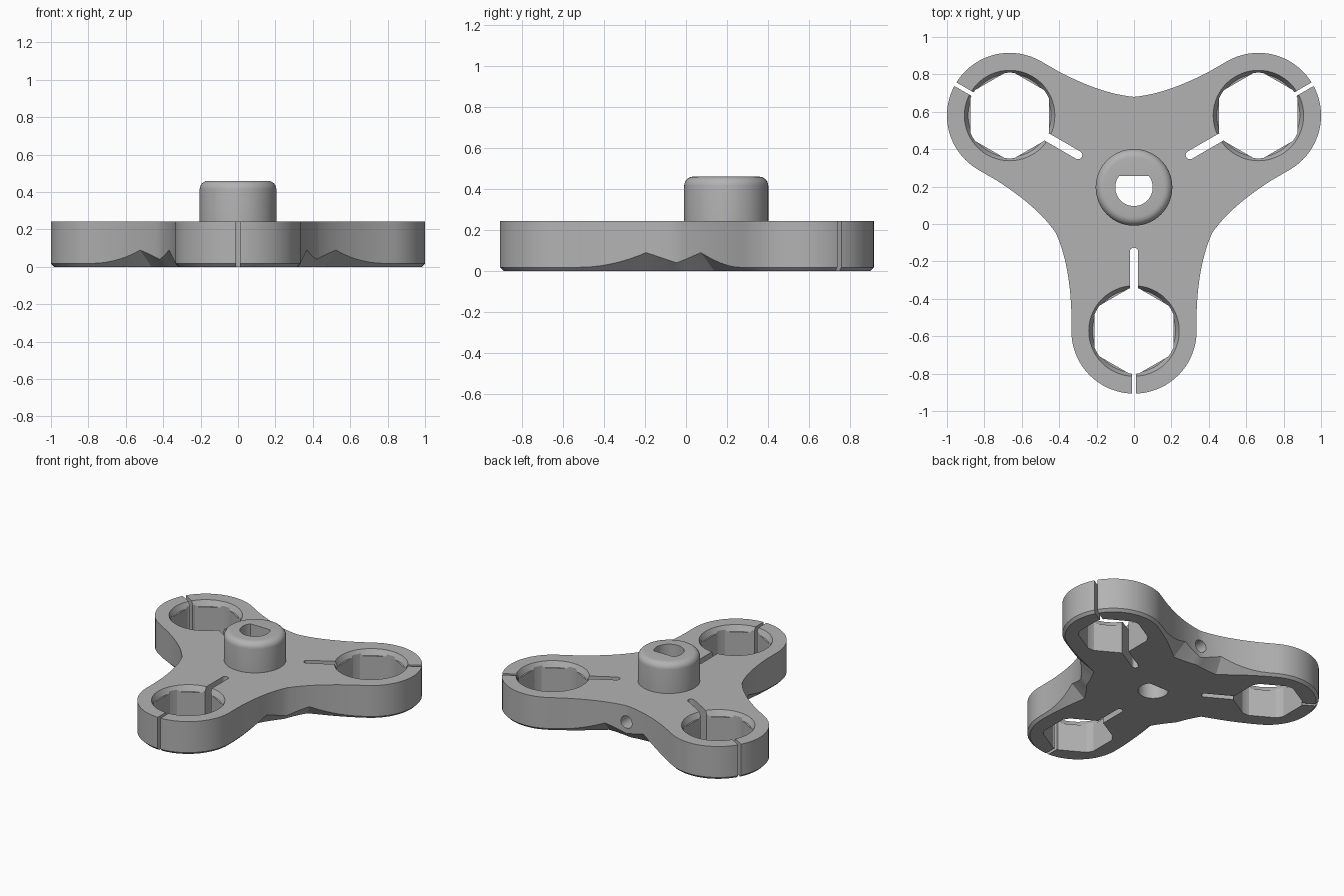
import bpy
import bmesh
from math import sin, cos, pi, radians, acos

if "Cube" in bpy.data.objects:
    bpy.data.objects.remove(bpy.data.objects["Cube"])

CY = 0.196        # hub centre on y
REACH = 0.768     # hub centre to lobe centre
LOBE = 0.335      # lobe radius
TOP = 0.243       # plate height
ARMS = [radians(a) for a in (-90, 30, 150)]

grey = bpy.data.materials.new("grey plastic")
grey.use_nodes = True
colour = (0.45, 0.45, 0.45, 1)
grey.diffuse_color = colour
grey.node_tree.nodes["Principled BSDF"].inputs["Base Color"].default_value = colour


def loft(name, rings):
    """Closed solid through rings of 3D points, bottom to top, counter-clockwise."""
    bm = bmesh.new()
    loops = [[bm.verts.new(p) for p in ring] for ring in rings]
    n = len(loops[0])
    for low, high in zip(loops, loops[1:]):
        for i in range(n):
            j = (i + 1) % n
            bm.faces.new((low[i], low[j], high[j], high[i]))
    bm.faces.new(loops[0][::-1])
    bm.faces.new(loops[-1])
    bmesh.ops.recalc_face_normals(bm, faces=bm.faces)
    mesh = bpy.data.meshes.new(name)
    bm.to_mesh(mesh)
    bm.free()
    mesh.materials.append(grey)
    obj = bpy.data.objects.new(name, mesh)
    bpy.context.collection.objects.link(obj)
    return obj


def place(a, p, phi):
    """Arm coordinates (along, across) to plan coordinates."""
    return (a * cos(phi) - p * sin(phi), CY + a * sin(phi) + p * cos(phi))


def flat(pts, z):
    return [(x, y, z) for x, y in pts]


def circle(r, n=48, x=0, y=CY):
    return [(x + r * cos(2 * pi * i / n), y + r * sin(2 * pi * i / n)) for i in range(n)]


def prism(name, pts, z0=-0.1, z1=0.6):
    return loft(name, [flat(pts, z0), flat(pts, z1)])


def cut(target, cutter):
    mod = target.modifiers.new("cut", "BOOLEAN")
    mod.operation = "DIFFERENCE"
    mod.solver = "EXACT"
    mod.object = cutter
    bpy.context.view_layer.objects.active = target
    bpy.ops.object.modifier_apply(modifier=mod.name)


def remove(obj):
    bpy.data.objects.remove(obj)


def chamfer(a):
    """Height of the underside chamfer: peaks beside each valley, thin at the lobes."""
    if a < 0.39:
        return 0.04 + 0.05 * (a - 0.242) / 0.148
    t = max(0, (0.72 - a) / 0.33)
    return 0.018 + 0.072 * t * t


# Three-armed outline: concave flank, round lobe, mirrored flank
flank = []
for i in range(13):
    t = i / 12
    u = 1 - t
    flank.append((u * u * 0.242 + 2 * u * t * 0.40 + t * t * 0.66,
                  u * u * 0.419 + 2 * u * t * 0.345 + t * t * LOBE))
flank.append((0.715, LOBE))
lobe = [(REACH + LOBE * cos(b), LOBE * sin(b))
        for b in (radians(-90 + 5 * i) for i in range(37))]
arm = [(a, -p) for a, p in flank] + lobe + flank[:0:-1]
outline = [place(a, p, phi) for phi in ARMS for a, p in arm]
heights = [chamfer(a) for a, p in arm] * 3

bottom, wall = [], []
for i, (x, y) in enumerate(outline):
    px, py = outline[i - 1]
    nx, ny = outline[(i + 1) % len(outline)]
    dx, dy = nx - px, ny - py
    size = (dx * dx + dy * dy) ** 0.5
    h = heights[i]
    bottom.append((x - dy / size * h, y + dx / size * h, 0))
    wall.append((x, y, h))
body = loft("three_arm_plate", [bottom, wall, flat(outline, TOP)])

# Hexagonal pockets with rounded corners, corner countersinks and clamping slits
APOTHEM, CORNER = 0.21, 0.229
edge = acos(APOTHEM / CORNER)
hexagon = []
for side in range(6):
    mid = radians(30 + 60 * side)
    gap = radians(60) - 2 * edge
    for off in (-edge, edge, edge + gap / 4, edge + gap / 2, edge + gap * 3 / 4):
        hexagon.append((REACH + CORNER * cos(mid + off), CORNER * sin(mid + off)))

for phi in ARMS:
    pocket = prism("pocket_cutter", [place(a, p, phi) for a, p in hexagon])
    cx, cy = place(REACH, 0, phi)
    sink = loft("countersink_cutter", [flat(circle(0.222, 60, cx, cy), TOP - 0.04),
                                       flat(circle(0.243, 60, cx, cy), TOP + 0.002)])
    slot = [(0.345 + 0.0225 * cos(b), 0.0225 * sin(b))
            for b in (pi / 2 + pi * i / 10 for i in range(11))]
    slot += [(REACH - 0.1, -0.0225), (REACH - 0.1, 0.0225)]
    inner = prism("inner_slit_cutter", [place(a, p, phi) for a, p in slot])
    gap = [(REACH, -0.011), (1.3, -0.011), (1.3, 0.011), (REACH, 0.011)]
    outer = prism("outer_slit_cutter", [place(a, p, phi) for a, p in gap])
    for cutter in (pocket, sink, inner, outer):
        cut(body, cutter)
        remove(cutter)

# Raised hub with a rounded rim
HUB, ROUND, HUB_TOP = 0.205, 0.045, 0.46
rings = [flat(circle(HUB, 64), TOP - 0.01)]
for i in range(7):
    b = pi / 2 * i / 6
    rings.append(flat(circle(HUB - ROUND + ROUND * cos(b), 64),
                      HUB_TOP - ROUND + ROUND * sin(b)))
hub = loft("hub", rings)

# D-shaped shaft bore through hub and plate
start = acos(0.06 / 0.1)
bore = [(0.1 * cos(b), CY + 0.1 * sin(b))
        for b in (pi / 2 + start + (2 * pi - 2 * start) * i / 40 for i in range(41))]
bore_cutter = prism("bore_cutter", bore)
cut(body, bore_cutter)
cut(hub, bore_cutter)
remove(bore_cutter)

# Set screw hole from the rear valley into the bore
bpy.ops.mesh.primitive_cylinder_add(vertices=32, radius=0.045, depth=0.6,
                                    location=(0, CY + 0.3, 0.125),
                                    rotation=(pi / 2, 0, 0))
screw_cutter = bpy.context.object
cut(body, screw_cutter)
remove(screw_cutter)

# Smooth curved walls, keep edges crisp
for obj in (body, hub):
    bpy.ops.object.select_all(action="DESELECT")
    obj.select_set(True)
    bpy.context.view_layer.objects.active = obj
    bpy.ops.object.shade_smooth_by_angle(angle=radians(25))
